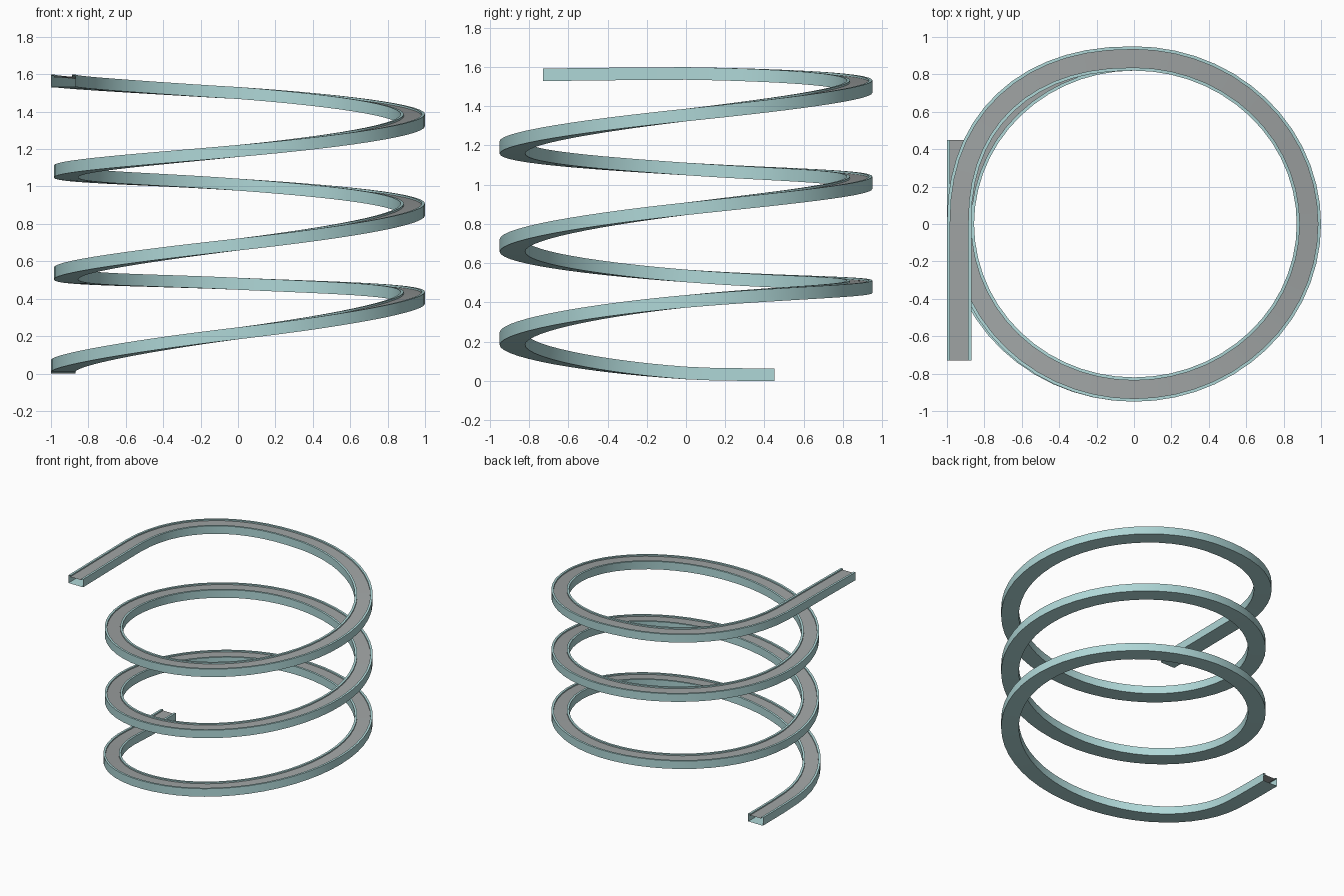
import bpy, math
from mathutils import Vector

if "Cube" in bpy.data.objects:
    bpy.data.objects.remove(bpy.data.objects["Cube"])

# ---------- materials ----------
def material(name, rgb):
    m = bpy.data.materials.new(name)
    m.diffuse_color = (*rgb, 1)
    m.use_nodes = True
    m.node_tree.nodes["Principled BSDF"].inputs["Base Color"].default_value = m.diffuse_color
    return m

TEAL = material("pale_teal", (0.43, 0.68, 0.68))
GREY = material("belt_grey", (0.35, 0.37, 0.37))

# ---------- spiral path ----------
W, H, RIM, DROP = 0.065, 0.064, 0.017, 0.010   # half width, height, rim, recess
STEPS = 14                                     # segments per quarter turn
# middle height at each quarter turn: left, front, right, back, ...
Z = [0.04, 0.215, 0.405, 0.48, 0.535, 0.69, 0.877, 1.01, 1.08,
     1.19, 1.355, 1.50, 1.567]

def height(t):
    """Smooth curve through the quarter-turn heights."""
    i = min(int(t), len(Z) - 2)
    f = t - i
    a = Z[i - 1] if i else 0.03
    b, c = Z[i], Z[i + 1]
    d = Z[i + 2] if i + 2 < len(Z) else 1.56
    m0, m1 = (c - a) / 2, (d - b) / 2
    return ((2*f**3 - 3*f**2 + 1) * b + (f**3 - 2*f**2 + f) * m0
            + (3*f**2 - 2*f**3) * c + (f**3 - f**2) * m1)

def power(v, e):
    return math.copysign(abs(v) ** e, v)

def spiral_point(t):
    a = math.pi + t * math.pi / 2
    c, s = math.cos(a), math.sin(a)
    end = t < 1 or t > 11
    rx = 0.935 if c > 0 or end else 0.92
    e = 2 / 2.25 if t > 11 else 1              # last quarter bulges outward
    return Vector((rx * power(c, e), 0.885 * power(s, e), height(t)))

path = [Vector((-0.935, y, z)) for y, z in
        ((0.45, 0.032), (0.3, 0.032), (0.15, 0.0335))]
path += [spiral_point(i / STEPS) for i in range(12 * STEPS + 1)]
path += [Vector((-0.935, y, z)) for y, z in
         ((-0.15, 1.566), (-0.4, 1.564), (-0.73, 1.56))]

def sweep(name, profile, mat):
    """Sweep an open upright profile (across, up) along the path."""
    verts, faces, n = [], [], len(profile)
    for i, p in enumerate(path):
        t = path[min(i + 1, len(path) - 1)] - path[max(i - 1, 0)]
        side = Vector((-t.y, t.x, 0)).normalized()
        verts += [p + side * u + Vector((0, 0, v - H / 2)) for u, v in profile]
    for i in range(len(path) - 1):
        for j in range(n - 1):
            a, b = i * n + j, (i + 1) * n + j
            faces.append((a, b, b + 1, a + 1))
    me = bpy.data.meshes.new(name)
    me.from_pydata(verts, [], faces)
    me.materials.append(mat)
    ob = bpy.data.objects.new(name, me)
    bpy.context.collection.objects.link(ob)
    bpy.context.view_layer.objects.active = ob
    ob.select_set(True)
    bpy.ops.object.shade_smooth_by_angle(angle=math.radians(30))
    ob.select_set(False)
    return ob

# ---------- parts ----------
I = W - RIM
# hollow trough with rims, open at both ends
sweep("spiral_trough", [(I, H - DROP), (I, H), (W, H), (W, 0), (-W, 0),
                        (-W, H), (-I, H), (-I, H - DROP)], TEAL)
# recessed belt surface
sweep("spiral_belt", [(-I, H - DROP), (I, H - DROP)], GREY)
